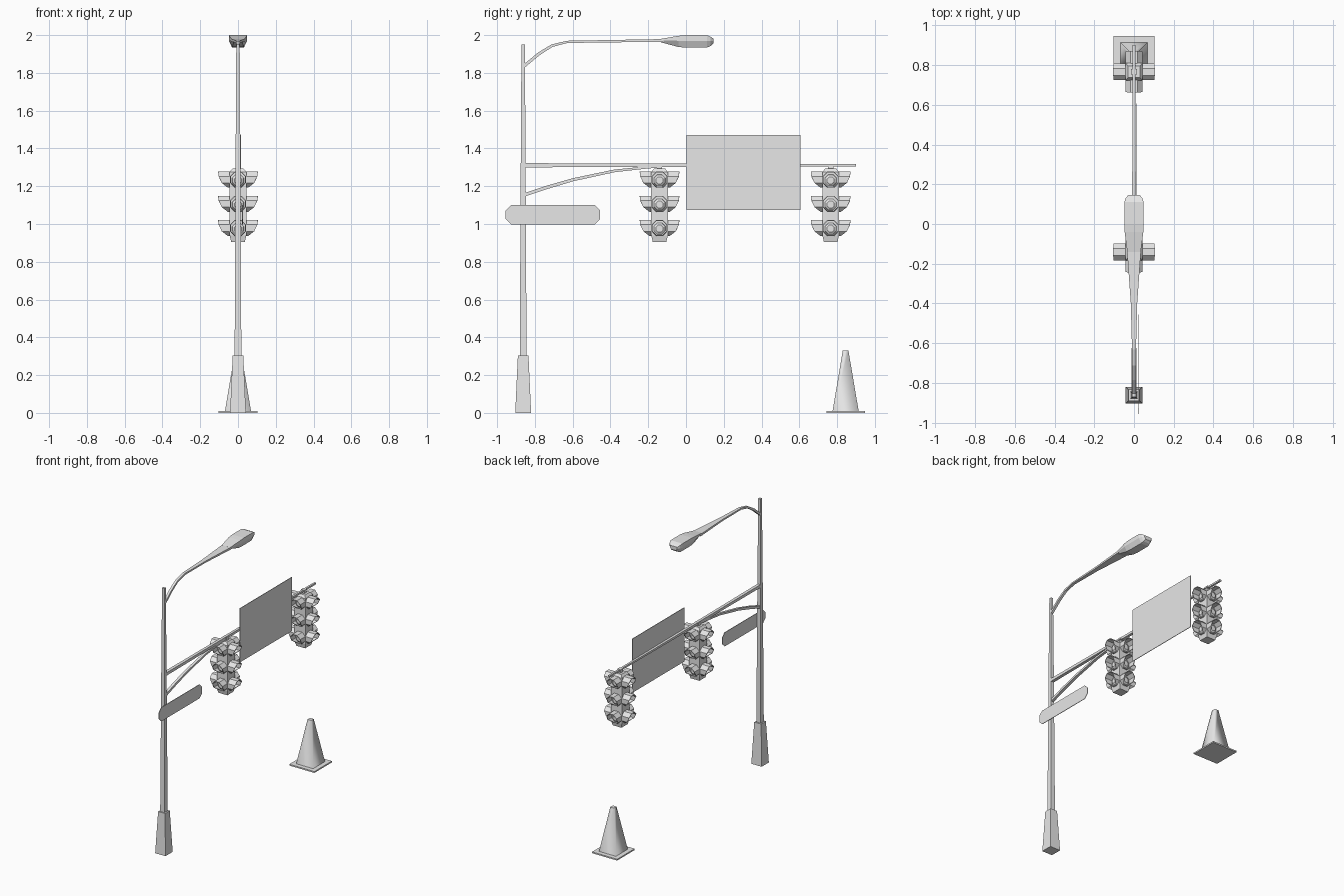
import bpy, bmesh, math
from mathutils import Vector, Matrix

if "Cube" in bpy.data.objects:
    bpy.data.objects.remove(bpy.data.objects["Cube"])

grey = bpy.data.materials.new("plain grey")
grey.use_nodes = True
COLOR = (0.8, 0.8, 0.8, 1)
grey.diffuse_color = COLOR
grey.node_tree.nodes["Principled BSDF"].inputs["Base Color"].default_value = COLOR


def finish(name, bm):
    bmesh.ops.recalc_face_normals(bm, faces=bm.faces)
    mesh = bpy.data.meshes.new(name)
    bm.to_mesh(mesh)
    bm.free()
    mesh.materials.append(grey)
    obj = bpy.data.objects.new(name, mesh)
    bpy.context.collection.objects.link(obj)
    return obj


def add_loft(bm, rings, caps=True):
    """Skin a list of equal-length point rings."""
    loops = [[bm.verts.new(p) for p in ring] for ring in rings]
    n = len(loops[0])
    for a, b in zip(loops, loops[1:]):
        for i in range(n):
            j = (i + 1) % n
            bm.faces.new((a[i], a[j], b[j], b[i]))
    if caps:
        bm.faces.new(loops[0])
        bm.faces.new(loops[-1])


def loft(name, rings):
    bm = bmesh.new()
    add_loft(bm, rings)
    return finish(name, bm)


def square(y, z, h):
    return [(-h, y - h, z), (h, y - h, z), (h, y + h, z), (-h, y + h, z)]


def column(name, y, sections):
    return loft(name, [square(y, z, h) for z, h in sections])


def beam(name, path):
    """Rectangular bar along (y, z, half width, half thickness) stations."""
    pts = [Vector((0, s[0], s[1])) for s in path]
    rings = []
    for i, (p, s) in enumerate(zip(pts, path)):
        t = (pts[min(i + 1, len(pts) - 1)] - pts[max(i - 1, 0)]).normalized()
        up = Vector((0, -t.z, t.y)) * s[3]
        side = Vector((s[2], 0, 0))
        rings.append([p - side - up, p + side - up, p + side + up, p - side + up])
    return loft(name, rings)


def plate(name, x, y0, y1, z0, z1, c=0.0, t=0.004):
    """Thin upright panel with optional cut corners."""
    if c:
        outline = [(y0 + c, z0), (y1 - c, z0), (y1, z0 + c), (y1, z1 - c),
                   (y1 - c, z1), (y0 + c, z1), (y0, z1 - c), (y0, z0 + c)]
    else:
        outline = [(y0, z0), (y1, z0), (y1, z1), (y0, z1)]
    return loft(name, [[(x + d, y, z) for y, z in outline] for d in (-t / 2, t / 2)])


# Pole and its footing
POLE = -0.862
column("pole", POLE, [(0.28, 0.018), (1.3, 0.013), (1.95, 0.009)])
column("pole_base", POLE, [(0, 0.042), (0.305, 0.028)])

# Horizontal arm, curved brace and lamp arm
beam("signal_arm", [(POLE, 1.311, 0.012, 0.011), (0.9, 1.311, 0.007, 0.006)])
beam("arm_brace", [(POLE, 1.152, 0.01, 0.009), (-0.74, 1.193, 0.01, 0.009),
                   (-0.6, 1.234, 0.01, 0.008), (-0.38, 1.281, 0.01, 0.007),
                   (-0.22, 1.298, 0.009, 0.006), (-0.13, 1.305, 0.009, 0.005)])
beam("lamp_arm", [(POLE, 1.832, 0.009, 0.008), (-0.78, 1.9, 0.009, 0.008),
                  (-0.71, 1.944, 0.009, 0.007), (-0.63, 1.964, 0.01, 0.006),
                  (-0.4, 1.968, 0.016, 0.006), (-0.12, 1.971, 0.036, 0.008)])

# Lamp head: six-sided sections of y, half width, top, middle, bottom
lamp = [(-0.14, 0.034, 1.979, 1.972, 1.964), (-0.04, 0.047, 1.996, 1.97, 1.937),
        (0.0, 0.048, 2.0, 1.97, 1.934), (0.11, 0.048, 2.0, 1.97, 1.934),
        (0.13, 0.042, 1.992, 1.97, 1.942), (0.145, 0.03, 1.982, 1.97, 1.955)]
loft("lamp_head", [[(-w, y, t), (w, y, t), (w, y, m), (w * 0.65, y, b),
                    (-w * 0.65, y, b), (-w, y, m)] for y, w, t, m, b in lamp])

# Sign panels on the left of the arm and pole
plate("large_sign", 0.014, 0.002, 0.606, 1.075, 1.472)
plate("street_sign", 0.024, -0.955, -0.455, 0.998, 1.1, c=0.028)


# Four-way signals
def octagon(r, x, dz=0.0):
    angles = [math.radians(22.5 + 45 * i) for i in range(8)]
    return [Vector((x, r * math.cos(a), r * math.sin(a) + dz)) for a in angles]


def hood_ring(r, front):
    ring = octagon(r, 0.04, 0.004)
    if front:
        for p in ring:
            h = (p.z - 0.004) / r
            p.x = 0.105 if h > 0.8 else 0.102 if h > 0 else 0.086 if h > -0.8 else 0.054
    return ring


def signal(label, y):
    column(label + "_signal_body", y, [(0.905, 0.036), (0.94, 0.044),
                                       (1.275, 0.044), (1.293, 0.03)])
    column(label + "_signal_hanger", y, [(1.28, 0.014), (1.318, 0.014)])
    hoods, lenses = bmesh.new(), bmesh.new()
    for turn in range(4):
        for z in (1.231, 1.103, 0.975):
            m = Matrix.Translation((0, y, z)) @ Matrix.Rotation(turn * math.pi / 2, 4, "Z")
            tunnel = [hood_ring(0.046, False), hood_ring(0.046, True),
                      hood_ring(0.041, True), hood_ring(0.041, False)]
            add_loft(hoods, [[m @ p for p in r] for r in tunnel + tunnel[:1]], caps=False)
            lens = [octagon(0.034, 0.04), octagon(0.032, 0.05), octagon(0.02, 0.058)]
            add_loft(lenses, [[m @ p for p in r] for r in lens])
    finish(label + "_signal_hoods", hoods)
    finish(label + "_signal_lenses", lenses)


signal("near", -0.14)
signal("far", 0.766)

# Traffic cone: smooth four-sided taper on a square foot
column("cone_foot", 0.845, [(0, 0.102), (0.01, 0.102)])
cone = column("cone_body", 0.845, [(0.01, 0.069), (0.33, 0.015)])
for face in cone.data.polygons:
    face.use_smooth = abs(face.normal.z) < 0.9
for edge in cone.data.edges:
    a, b = (cone.data.vertices[i].co.z for i in edge.vertices)
    edge.use_edge_sharp = abs(a - b) < 0.01
